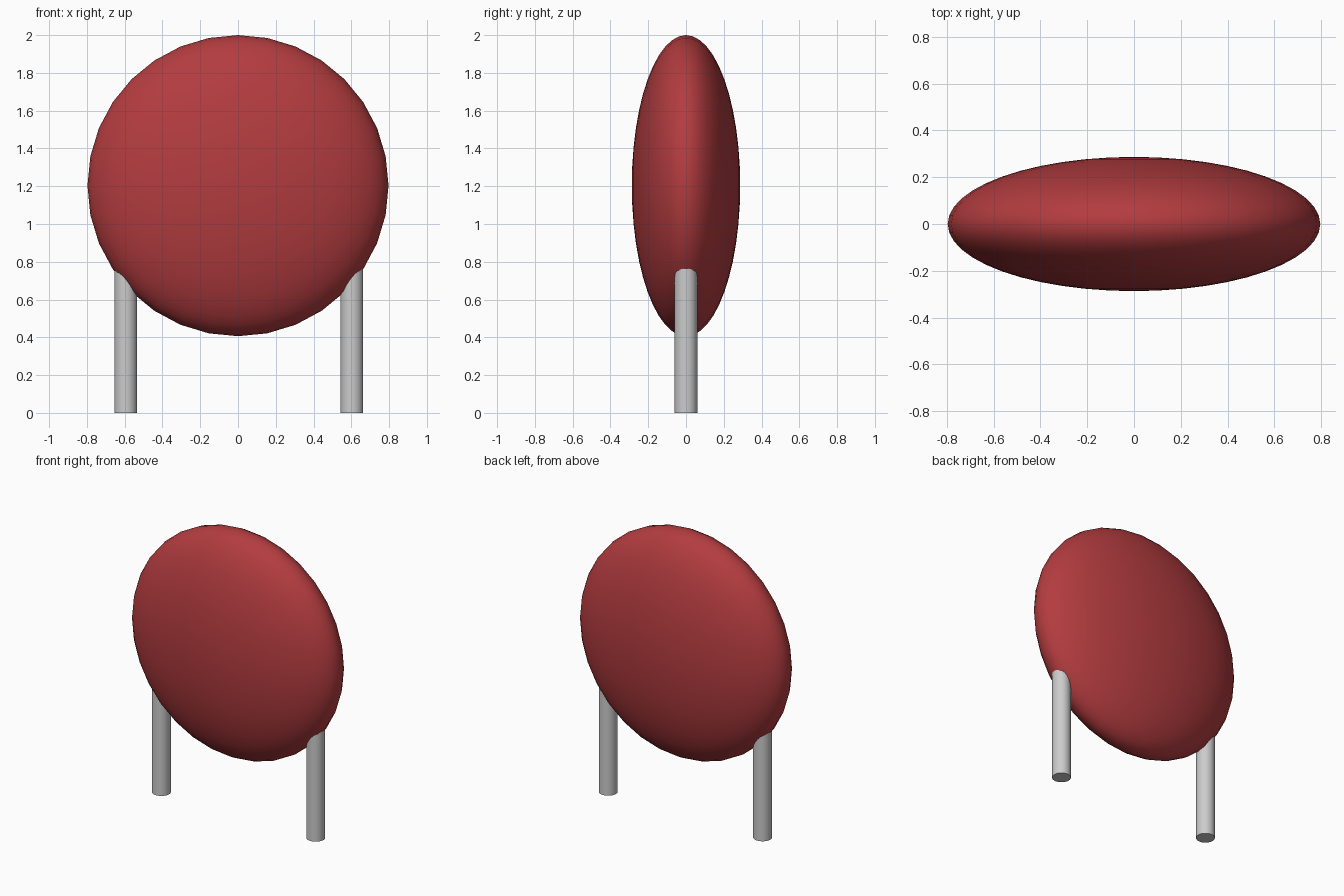
import bpy, math

cube = bpy.data.objects.get("Cube")
if cube:
    bpy.data.objects.remove(cube, do_unlink=True)


def material(name, rgb):
    m = bpy.data.materials.new(name)
    m.use_nodes = True
    m.diffuse_color = (*rgb, 1)
    bsdf = next(n for n in m.node_tree.nodes if n.type == 'BSDF_PRINCIPLED')
    bsdf.inputs["Base Color"].default_value = (*rgb, 1)
    return m


def finish(name, mat, angle):
    ob = bpy.context.object
    ob.name = name
    ob.data.materials.append(mat)
    bpy.ops.object.shade_smooth_by_angle(angle=math.radians(angle))
    return ob


red = material("red", (0.45, 0.045, 0.05))
grey = material("light grey", (0.6, 0.6, 0.6))

# Flattened round body, poles on the front and back
bpy.ops.mesh.primitive_uv_sphere_add(segments=32, ring_count=24, radius=1,
                                     location=(0, 0, 1.203),
                                     rotation=(math.pi / 2, 0, 0))
body = bpy.context.object
body.scale = (0.797, 0.797, 0.287)
bpy.ops.object.transform_apply(location=False, rotation=True, scale=True)
finish("disc_body", red, 60)

# Two straight legs running up into the body
LEG_HEIGHT = 0.8
for name, x in (("right_leg", -0.594), ("left_leg", 0.603)):
    bpy.ops.mesh.primitive_cylinder_add(vertices=32, radius=0.06, depth=LEG_HEIGHT,
                                        location=(x, 0, LEG_HEIGHT / 2))
    finish(name, grey, 30)
